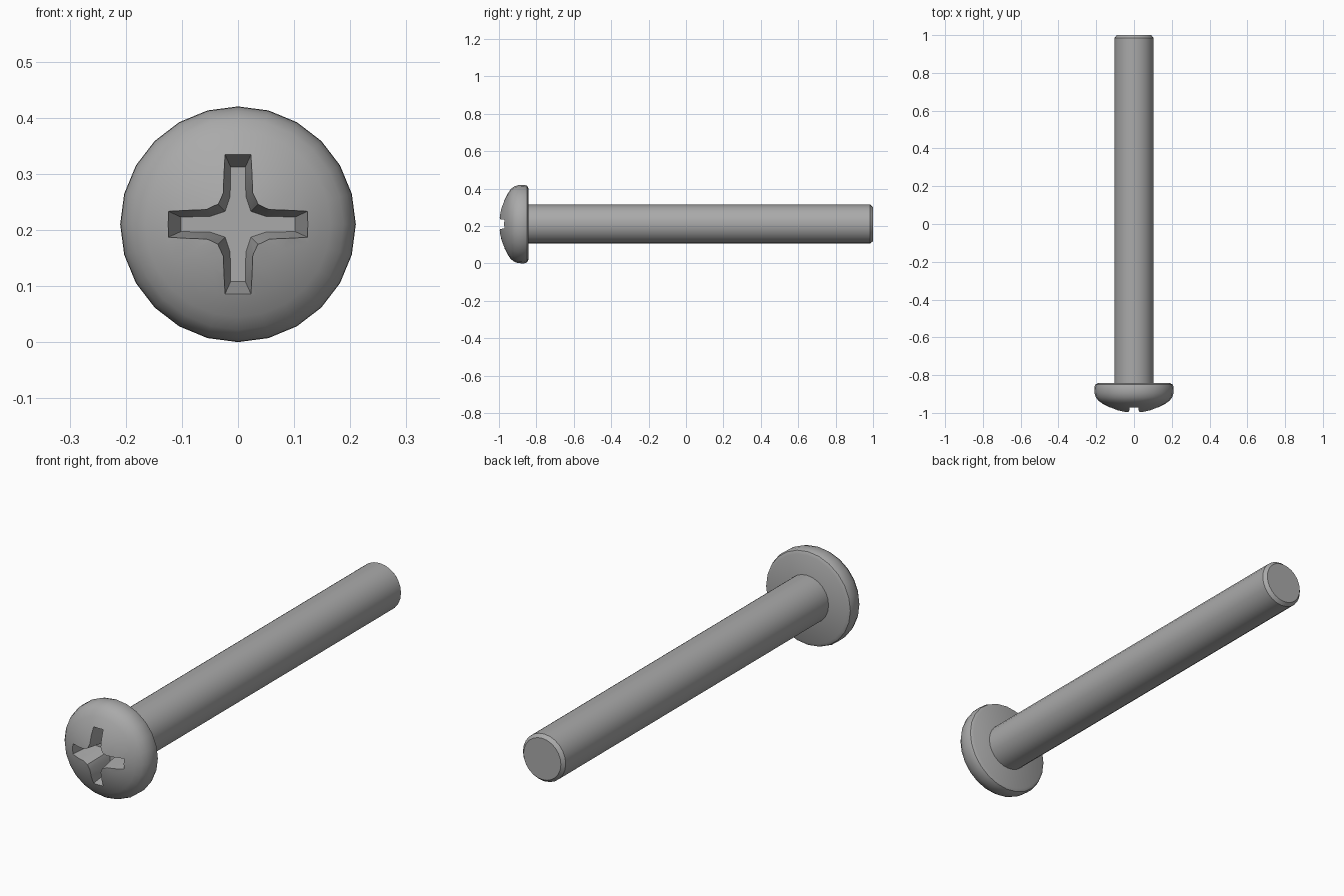
import bpy, bmesh, math

if "Cube" in bpy.data.objects:
    bpy.data.objects.remove(bpy.data.objects["Cube"], do_unlink=True)

AXIS_Z = 0.21   # height of the screw's axis
SIDES = 24

steel = bpy.data.materials.new("grey steel")
steel.use_nodes = True
steel.diffuse_color = (0.4, 0.4, 0.4, 1)
steel.node_tree.nodes["Principled BSDF"].inputs["Base Color"].default_value = (0.4, 0.4, 0.4, 1)


def finish(name, bm):
    bmesh.ops.recalc_face_normals(bm, faces=bm.faces)
    mesh = bpy.data.meshes.new(name)
    bm.to_mesh(mesh)
    bm.free()
    mesh.materials.append(steel)
    obj = bpy.data.objects.new(name, mesh)
    bpy.context.collection.objects.link(obj)
    return obj


def loft(name, rings):
    """Closed solid through rings of equal length, with capped ends."""
    bm = bmesh.new()
    loops = [[bm.verts.new(p) for p in ring] for ring in rings]
    n = len(loops[0])
    for a, b in zip(loops, loops[1:]):
        for i in range(n):
            j = (i + 1) % n
            bm.faces.new((a[i], a[j], b[j], b[i]))
    bm.faces.new(loops[0])
    bm.faces.new(loops[-1])
    return finish(name, bm)


def turned(name, profile, sides):
    """Solid of revolution about the y axis from (radius, y) points."""
    angles = [2 * math.pi * i / sides for i in range(sides)]
    return loft(name, [[(r * math.sin(a), y, AXIS_Z + r * math.cos(a)) for a in angles]
                       for r, y in profile])


def cross_ring(y, length, half, fillet, corner):
    """Outline of a four-armed cross with filleted inner corners."""
    arm = [(length, -half), (length, half), (fillet, half + 0.001),
           (corner, corner), (half + 0.001, fillet)]
    ring = []
    for k in range(4):
        c, s = [(1, 0), (0, 1), (-1, 0), (0, -1)][k]
        ring += [(c * x - s * z, y, AXIS_Z + s * x + c * z) for x, z in arm]
    return ring


def smooth(obj, degrees):
    bpy.ops.object.select_all(action='DESELECT')
    obj.select_set(True)
    bpy.context.view_layer.objects.active = obj
    bpy.ops.object.shade_smooth_by_angle(angle=math.radians(degrees))


# Domed pan head with a rounded rim
head = turned("head", [(0.012, -1.0), (0.05, -0.996), (0.09, -0.986), (0.13, -0.970),
                       (0.165, -0.952), (0.188, -0.936), (0.202, -0.917), (0.209, -0.895),
                       (0.21, -0.865), (0.205, -0.85), (0.192, -0.843)], SIDES)

# Tapered cross recess cut into the head
cutter = loft("recess_cutter", [cross_ring(-1.03, 0.137, 0.029, 0.058, 0.039),
                                cross_ring(-0.87, 0.102, 0.013, 0.05, 0.023)])
cutter.hide_render = True
cut = head.modifiers.new("cross_recess", 'BOOLEAN')
cut.operation = 'DIFFERENCE'
cut.solver = 'EXACT'
cut.object = cutter
bpy.ops.object.select_all(action='DESELECT')
head.select_set(True)
bpy.context.view_layer.objects.active = head
bpy.ops.object.modifier_apply(modifier=cut.name)
bpy.data.objects.remove(cutter, do_unlink=True)
smooth(head, 35)

# Plain shank with a small chamfer at the tip
shank = turned("shank", [(0.104, -0.85), (0.104, 0.985), (0.091, 1.0)], SIDES)
smooth(shank, 35)
